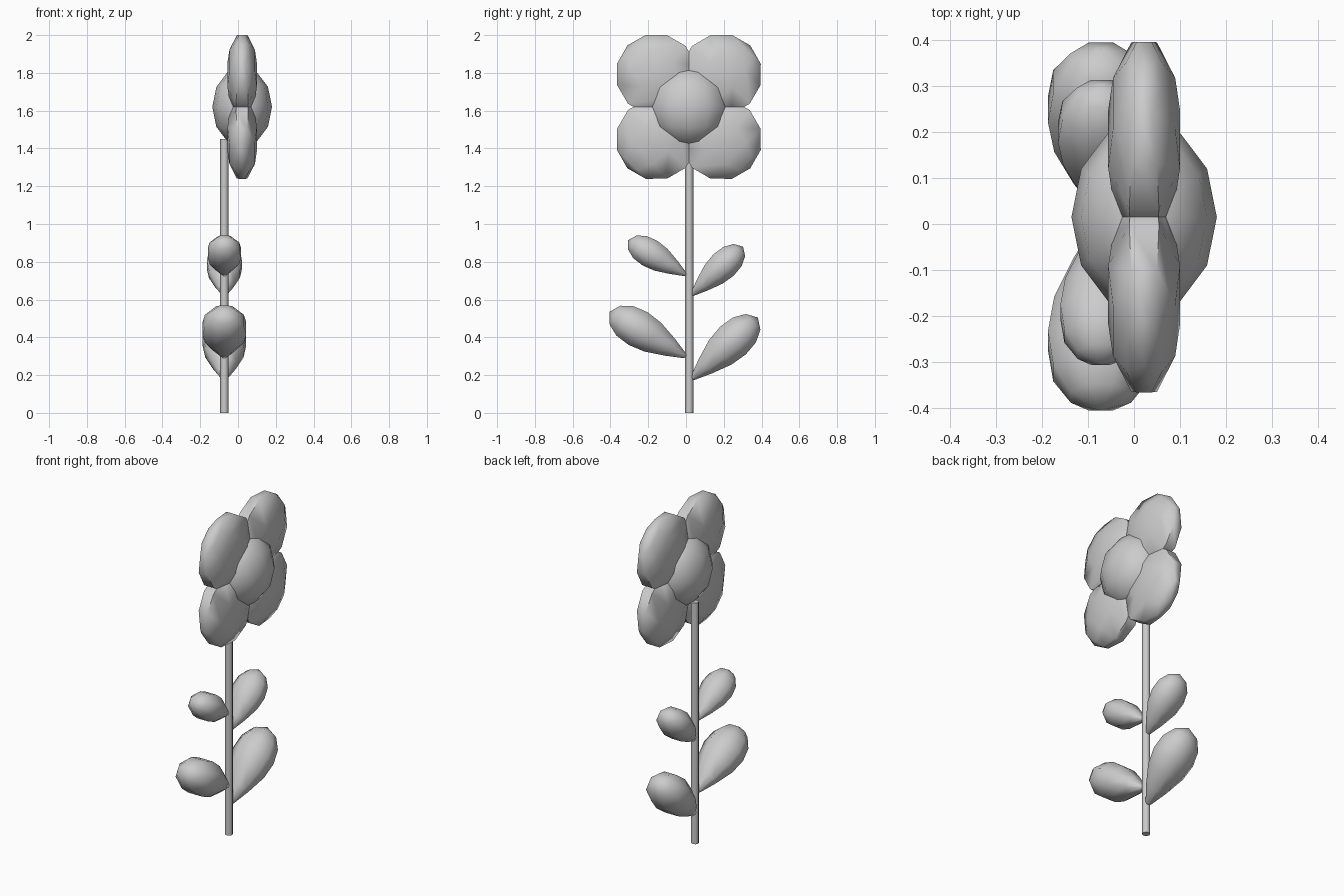
import bpy, bmesh
from math import sin, cos, pi, sqrt
from mathutils import Vector

if "Cube" in bpy.data.objects:
    bpy.data.objects.remove(bpy.data.objects["Cube"])


def finish(name, bm):
    bmesh.ops.recalc_face_normals(bm, faces=bm.faces)
    me = bpy.data.meshes.new(name)
    bm.to_mesh(me)
    bm.free()
    ob = bpy.data.objects.new(name, me)
    bpy.context.collection.objects.link(ob)
    bpy.ops.object.select_all(action='DESELECT')
    ob.select_set(True)
    bpy.context.view_layer.objects.active = ob
    bpy.ops.object.shade_smooth_by_angle(angle=pi / 3)
    return ob


def pod(name, x, base, tip, profile, half_x, half_w, sides=8):
    """Pointed-to-tip body lying in the y-z plane; profile is (t, radius) pairs."""
    a, b = Vector((x, *base)), Vector((x, *tip))
    d = (b - a).normalized()
    side = Vector((1, 0, 0)).cross(d)
    k = 1 / cos(pi / sides)          # flat-sided ring reaches the full half width
    bm = bmesh.new()
    start, end = bm.verts.new(a), bm.verts.new(b)
    rings = []
    for t, r in profile:
        c = a.lerp(b, t)
        ring = []
        for i in range(sides):
            u = 2 * pi * (i + 0.5) / sides
            off = Vector((cos(u) * half_x, 0, 0)) + side * sin(u) * half_w
            ring.append(bm.verts.new(c + off * r * k))
        rings.append(ring)
    for i in range(sides):
        j = (i + 1) % sides
        bm.faces.new((start, rings[0][j], rings[0][i]))
        bm.faces.new((end, rings[-1][i], rings[-1][j]))
        for p, q in zip(rings, rings[1:]):
            bm.faces.new((p[i], p[j], q[j], q[i]))
    return finish(name, bm)


CX, CY, CZ = 0.022, 0.015, 1.62
STEM_X = -0.072

# stem
bm = bmesh.new()
bmesh.ops.create_cone(bm, cap_ends=True, segments=8, radius1=0.022, radius2=0.022, depth=1.45)
bmesh.ops.translate(bm, verts=bm.verts, vec=(STEM_X, 0.017, 0.725))
finish("stem", bm)

# flower centre
bm = bmesh.new()
bmesh.ops.create_uvsphere(bm, u_segments=12, v_segments=6, radius=1)
bmesh.ops.scale(bm, verts=bm.verts, vec=(0.158, 0.21, 0.21))
bmesh.ops.translate(bm, verts=bm.verts, vec=(CX, CY, CZ))
finish("flower_centre", bm)

# four petals on the diagonals
oval = [((1 - cos(pi * i / 6)) / 2, sin(pi * i / 6)) for i in range(1, 6)]
inner, outer = 0.02 / sqrt(2), 0.46 / sqrt(2)
for n, (sy, sz) in enumerate([(1, 1), (-1, 1), (-1, -1), (1, -1)]):
    pod(f"petal_{n + 1}", CX, (CY + sy * inner, CZ + sz * inner),
        (CY + sy * outer, CZ + sz * outer), oval, 0.078, 0.216)

# leaves
drop = [(0.03, 0.14), (0.22, 0.52), (0.44, 0.88), (0.63, 1.0), (0.8, 0.9), (0.93, 0.57)]
leaves = [
    ("leaf_lower_right", (0.025, 0.175), (0.38, 0.505), 0.115, 0.1),
    ("leaf_lower_left", (0.005, 0.295), (-0.405, 0.535), 0.115, 0.1),
    ("leaf_upper_right", (0.025, 0.62), (0.302, 0.88), 0.093, 0.078),
    ("leaf_upper_left", (0.005, 0.728), (-0.306, 0.915), 0.088, 0.076),
]
for name, base, tip, hx, hw in leaves:
    pod(name, STEM_X, base, tip, drop, hx, hw)
